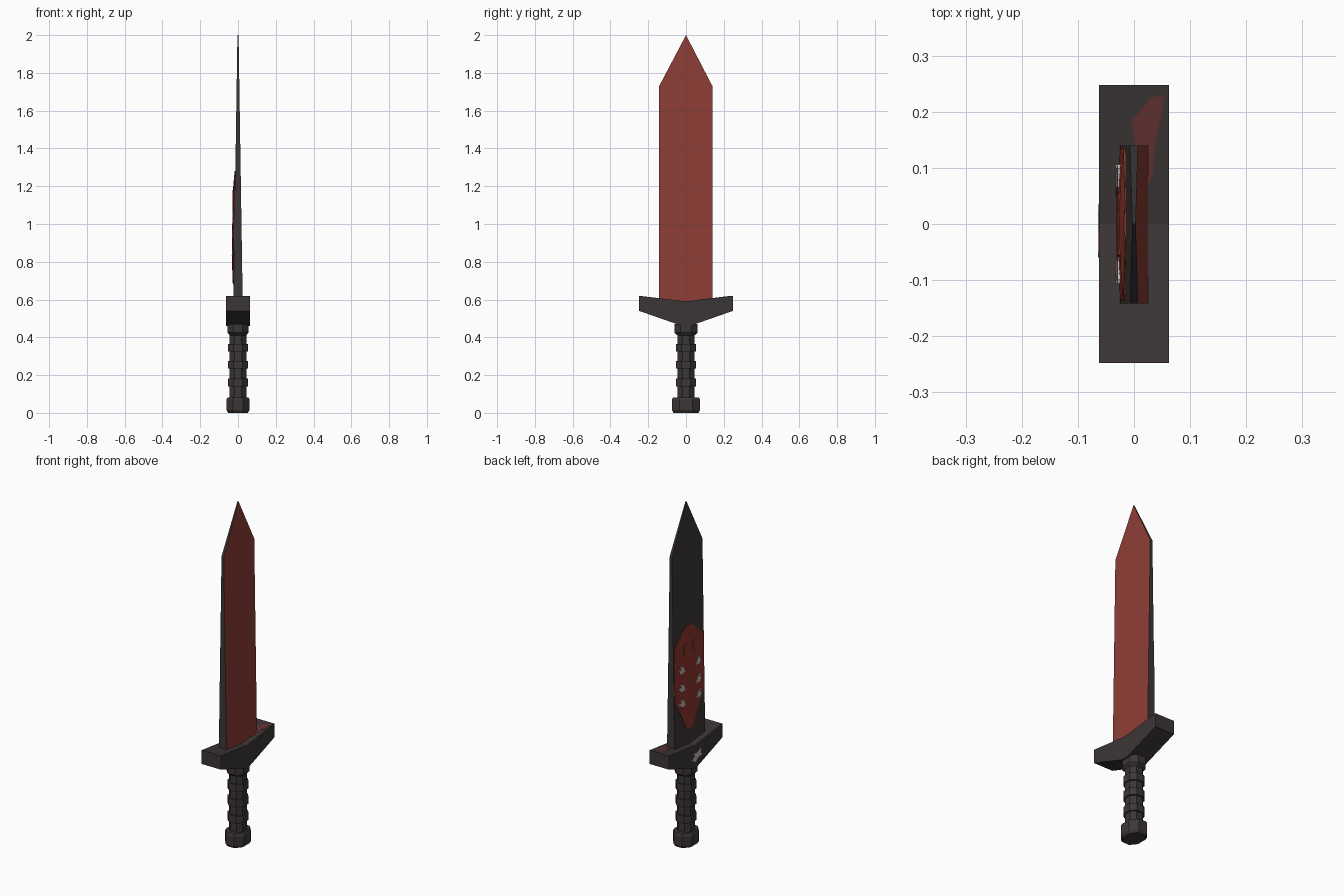
import bpy, bmesh, math
from mathutils import Vector

if "Cube" in bpy.data.objects:
    bpy.data.objects.remove(bpy.data.objects["Cube"])


def material(name, rgb):
    m = bpy.data.materials.new(name)
    m.diffuse_color = (*rgb, 1)
    m.use_nodes = True
    m.node_tree.nodes["Principled BSDF"].inputs["Base Color"].default_value = m.diffuse_color
    return m


DARK = material("charcoal", (0.046, 0.037, 0.037))
RED = material("blade red", (0.27, 0.047, 0.038))
MASK = material("mask red", (0.27, 0.038, 0.024))
STAIN = material("stain red", (0.125, 0.03, 0.03))
PALE = material("pale bone", (0.55, 0.48, 0.48))


def finish(name, bm, *mats):
    bmesh.ops.recalc_face_normals(bm, faces=bm.faces)
    me = bpy.data.meshes.new(name)
    bm.to_mesh(me)
    bm.free()
    for m in mats:
        me.materials.append(m)
    ob = bpy.data.objects.new(name, me)
    bpy.context.collection.objects.link(ob)
    return ob


def loft(bm, loops):
    """Closed skin through loops of equal length, capped at both ends."""
    rings = [[bm.verts.new(p) for p in loop] for loop in loops]
    for a, b in zip(rings, rings[1:]):
        for i in range(len(a)):
            j = (i + 1) % len(a)
            bm.faces.new((a[i], a[j], b[j], b[i]))
    bm.faces.new(rings[0])
    bm.faces.new(rings[-1])


def half_thickness(z):
    return 0.025 - (z - 0.58) / 1.42 * 0.022


# Blade: tapering wedge, red on the +x face only
outline = [(-0.142, 0.57), (0.14, 0.57), (0.14, 1.73), (0, 2.0), (-0.142, 1.73)]
bm = bmesh.new()
loft(bm, [[(s * half_thickness(z), y, z) for y, z in outline] for s in (-1, 1)])
blade = finish("blade", bm, DARK, RED)
for p in blade.data.polygons:
    p.material_index = 1 if p.normal.x > 0.7 else 0

# Winged guard
wing = [(0, 0.59), (0.248, 0.62), (0.248, 0.54), (0.02, 0.46)]
profile = wing + [(-y, z) for y, z in reversed(wing[1:])]
bm = bmesh.new()
loft(bm, [[(x, y, z) for y, z in profile] for x in (-0.0625, 0.0625)])
finish("guard", bm, DARK)


def octagon(rx, ry, z):
    k = 0.45
    pts = [(1, -k), (1, k), (k, 1), (-k, 1), (-1, k), (-1, -k), (-k, -1), (k, -1)]
    return [(rx * a, ry * b, z) for a, b in pts]


def eight_sided(name, levels):
    bm = bmesh.new()
    loft(bm, [octagon(*lv) for lv in levels])
    finish(name, bm, DARK)


# Handle parts
eight_sided("grip", [(0.044, 0.044, 0.06), (0.044, 0.044, 0.44)])
for i, z in enumerate((0.16, 0.255, 0.345)):
    eight_sided("grip_ring_%d" % (i + 1),
                [(0.052, 0.054, z - 0.021), (0.052, 0.054, z + 0.021)])
eight_sided("collar", [(0.044, 0.045, 0.41), (0.055, 0.062, 0.425), (0.055, 0.062, 0.47)])
eight_sided("pommel", [(0.052, 0.066, 0.0), (0.061, 0.074, 0.014),
                       (0.061, 0.074, 0.07), (0.055, 0.068, 0.082)])

# Faceted mask plate on the -x face: rows of (z, half width, ridge height)
rows = [(1.28, 0.025, 0.004), (1.18, 0.135, 0.011), (1.02, 0.137, 0.012),
        (0.87, 0.137, 0.012), (0.79, 0.085, 0.010), (0.68, 0.03, 0.004)]
cols = [(-1, 0.3), (-0.55, 0.8), (0, 1), (0.55, 0.8), (1, 0.3)]
bm = bmesh.new()
loops = []
for z, w, h in rows:
    x0 = -half_thickness(z)
    top = [(x0 - h * k, w * c, z) for c, k in cols]
    loops.append(top + [(x0 + 0.002, w, z), (x0 + 0.002, -w, z)])
loft(bm, loops)
finish("mask_plate", bm, MASK)


def plate(name, pts, place, depth, mat):
    """Thin flat plate: place() maps 2D points to 3D, depth is the thickness vector."""
    base = [Vector(place(a, b)) for a, b in pts]
    bm = bmesh.new()
    loft(bm, [base, [p + Vector(depth) for p in base]])
    return finish(name, bm, mat)


def on_mask(y, z):
    return (-half_thickness(z) - 0.006, y, z)


# Pale torn openings down both cheeks, and raised brow bars
tear = [(-0.028, -0.02), (0.01, -0.024), (0.028, -0.005), (0.008, 0.003), (0.022, 0.022), (-0.012, 0.014)]
for side, label in ((1, "back"), (-1, "front")):
    for i, z in enumerate((1.05, 0.945, 0.855)):
        plate("mask_tear_%s_%d" % (label, i + 1),
              [(side * (0.078 + a), z + b) for a, b in tear],
              on_mask, (-0.006, 0, 0), PALE)
    plate("mask_brow_%s" % label,
          [(side * a, b) for a, b in ((0.03, 1.12), (0.06, 1.12), (0.055, 1.18), (0.025, 1.18))],
          on_mask, (-0.007, 0, 0), MASK)

# Red stain on top of the guard
stain = [(-0.003, 0.185), (0.03, 0.225), (0.054, 0.23), (0.05, 0.2), (0.037, 0.14),
         (0.034, 0.09), (0.025, 0.07), (0.02, 0.12), (0.0, 0.145)]
plate("guard_stain", stain, lambda x, y: (x, y, 0.59 + 0.121 * y - 0.001), (0, 0, 0.002), STAIN)

# Pale scratch on the -x side of the guard
scratch = [(0.035, 0.51), (0.012, 0.525), (0.02, 0.545), (-0.012, 0.54), (-0.05, 0.56),
           (-0.045, 0.53), (-0.06, 0.515), (-0.02, 0.51), (0.0, 0.49)]
plate("guard_scratch", scratch, lambda y, z: (-0.062, y, z), (-0.002, 0, 0), PALE)
